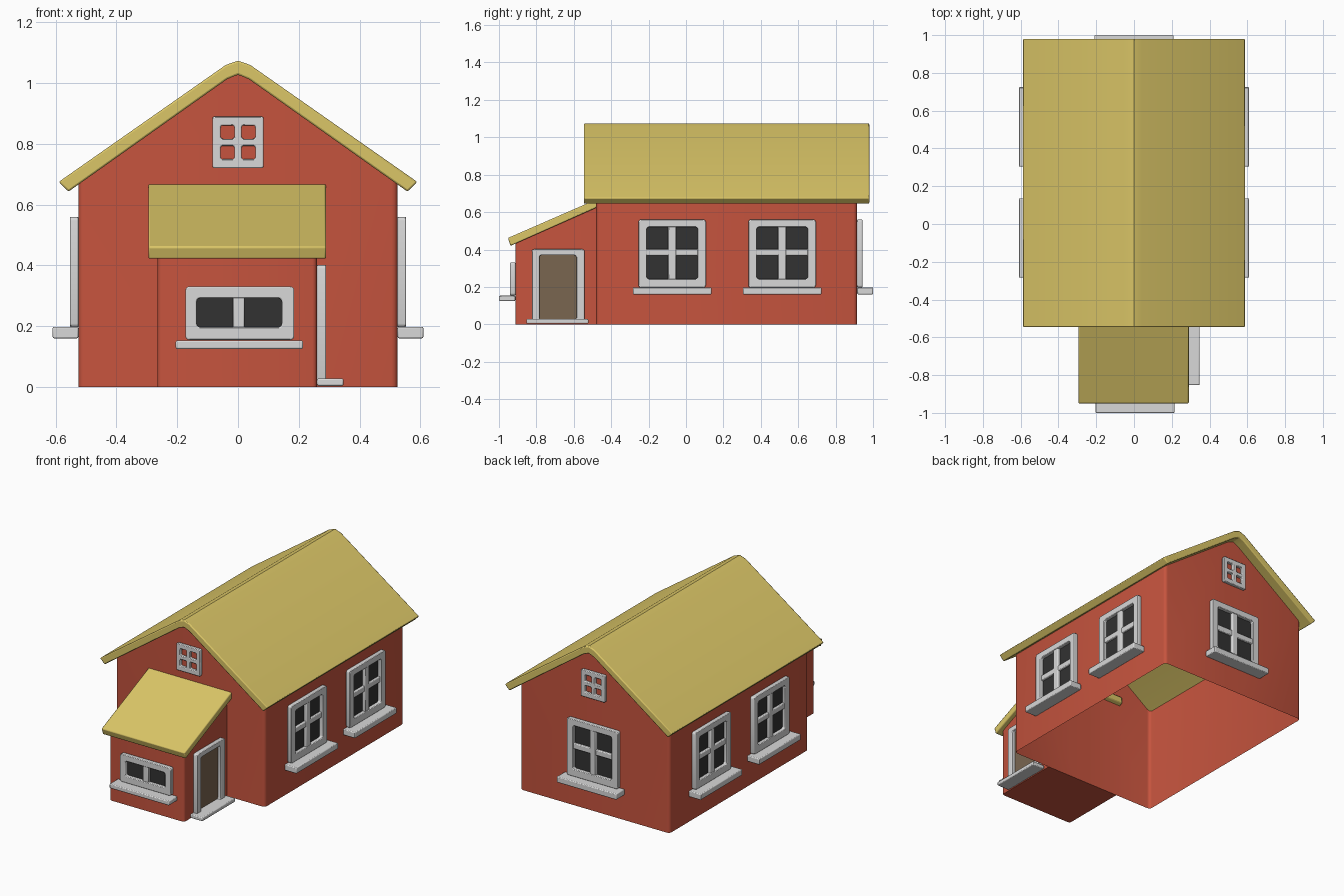
import bpy, bmesh, math
from mathutils import Matrix

if "Cube" in bpy.data.objects:
    bpy.data.objects.remove(bpy.data.objects["Cube"])


def material(name, r, g, b):
    m = bpy.data.materials.new(name)
    lin = [((c / 255 + 0.055) / 1.055) ** 2.4 for c in (r, g, b)]
    m.diffuse_color = (*lin, 1)
    m.use_nodes = True
    m.node_tree.nodes["Principled BSDF"].inputs["Base Color"].default_value = m.diffuse_color
    return m


RED = material("red wall", 198, 84, 62)
YELLOW = material("straw roof", 219, 198, 103)
GREY = material("light grey trim", 216, 216, 216)
DARK = material("dark glass", 50, 50, 50)
BROWN = material("brown door", 122, 102, 80)


def finish(name, bm, mat, matrix=Matrix(), bevel=0.0, recalc=True):
    if recalc:
        bmesh.ops.recalc_face_normals(bm, faces=bm.faces)
    mesh = bpy.data.meshes.new(name)
    bm.to_mesh(mesh)
    bm.free()
    mesh.transform(matrix)
    mesh.materials.append(mat)
    ob = bpy.data.objects.new(name, mesh)
    bpy.context.collection.objects.link(ob)
    if bevel:
        mod = ob.modifiers.new("bevel", "BEVEL")
        mod.width, mod.segments = bevel, 2
        mod.limit_method, mod.angle_limit = "ANGLE", math.radians(40)
    return ob


def corners(x0, x1, y0, y1, r, n=3):
    """Four arcs of a rounded rectangle, counterclockwise from lower left."""
    arcs = []
    for cx, cy, a0 in ((x0 + r, y0 + r, 180), (x1 - r, y0 + r, 270),
                       (x1 - r, y1 - r, 0), (x0 + r, y1 - r, 90)):
        angs = [math.radians(a0 + 90 * i / n) for i in range(n + 1)]
        arcs.append([(cx + r * math.cos(a), cy + r * math.sin(a)) for a in angs])
    return arcs


def walls(name, path, top, closed, floor):
    bm = bmesh.new()
    lo = [bm.verts.new((x, y, 0)) for x, y in path]
    hi = [bm.verts.new((x, y, top(x, y))) for x, y in path]
    for i in range(len(path) if closed else len(path) - 1):
        j = (i + 1) % len(path)
        bm.faces.new((lo[i], lo[j], hi[j], hi[i]))
    if floor:
        bm.faces.new(lo[::-1])
    return finish(name, bm, RED, recalc=False)


def prism(name, pts, vec, mat, bevel):
    bm = bmesh.new()
    f = bm.faces.new([bm.verts.new(p) for p in pts])
    out = bmesh.ops.extrude_face_region(bm, geom=[f])["geom"]
    bmesh.ops.translate(bm, vec=vec, verts=[v for v in out if isinstance(v, bmesh.types.BMVert)])
    return finish(name, bm, mat, bevel=bevel)


# Details use wall coordinates: x along the wall, z up, d outward from the wall
GAP = 0.0005


def box(name, wall, x0, x1, z0, z1, d, mat=GREY, bevel=0.005):
    bm = bmesh.new()
    bmesh.ops.create_cube(bm, size=1)
    m = Matrix.Translation(((x0 + x1) / 2, -(d + GAP) / 2, (z0 + z1) / 2)) @ \
        Matrix.Diagonal((x1 - x0, d - GAP, z1 - z0, 1))
    return finish(name, bm, mat, wall @ m, bevel)


def ring(name, wall, outer, inner, d, r=0.012):
    bm = bmesh.new()
    loops = []
    for rect, y in ((outer, -d), (inner, -d), (inner, -GAP), (outer, -GAP)):
        pts = sum(corners(*rect, r), [])
        loops.append([bm.verts.new((x, y, z)) for x, z in pts])
    n = len(loops[0])
    for k in range(4):
        a, b = loops[k], loops[(k + 1) % 4]
        for i in range(n):
            j = (i + 1) % n
            bm.faces.new((a[i], a[j], b[j], b[i]))
    return finish(name, bm, GREY, wall, 0.004)


def wall_at(x, y, deg):
    return Matrix.Translation((x, y, 0)) @ Matrix.Rotation(math.radians(deg), 4, "Z")


FRONT, BACK = wall_at(0, -0.48, 0), wall_at(0, 0.915, 180)
RIGHT, LEFT = wall_at(0.525, 0, 90), wall_at(-0.525, 0, -90)
PORCH_FRONT, PORCH_RIGHT = wall_at(0, -0.912, 0), wall_at(0.26, 0, 90)


# Main walls: open shell following the underside of the roof
def gable_top(x, y):
    x = abs(x)
    inner = 1.028 - x * 0.417 if x < 0.036 else 1.013 - 0.709 * (x - 0.036)
    return inner + 0.01


a, b, c, d = corners(-0.525, 0.525, -0.48, 0.915, 0.02)
ridge = (-0.036, 0, 0.036)
walls("main_walls", a + [(x, -0.48) for x in ridge] + b + c +
      [(-x, 0.915) for x in ridge] + d, gable_top, True, False)

# Main roof
half = [(0.04, 1.06), (0.59, 0.675), (0.558, 0.643), (0.036, 1.013)]
profile = [(0, 1.074)] + half + [(0, 1.028)] + [(-x, z) for x, z in half[::-1]]
prism("main_roof", [(x, -0.546, z) for x, z in profile], (0, 1.526, 0), YELLOW, 0.006)

# Porch walls and lean-to roof
a, b, c, d = corners(-0.265, 0.26, -0.912, -0.4, 0.015)
walls("porch_walls", [(-0.265, -0.48)] + a + b + [(0.26, -0.48)],
      lambda x, y: 0.43 + 0.4435 * (y + 0.938), False, True)
prism("porch_roof", [(-0.295, y, z) for y, z in
      ((-0.952, 0.462), (-0.46, 0.676), (-0.46, 0.632), (-0.938, 0.42))],
      (0.585, 0, 0), YELLOW, 0.006)


# Large four-pane windows with sills
def big_window(name, wall, cx):
    ring(name + "_frame", wall, (cx - 0.18, cx + 0.18, 0.197, 0.56),
         (cx - 0.136, cx + 0.136, 0.243, 0.52), 0.028)
    box(name + "_upright_bar", wall, cx - 0.021, cx + 0.021, 0.22, 0.54, 0.024)
    box(name + "_cross_bar", wall, cx - 0.15, cx + 0.15, 0.368, 0.404, 0.02)
    box(name + "_glass", wall, cx - 0.15, cx + 0.15, 0.22, 0.54, 0.006, DARK, 0)
    box(name + "_sill", wall, cx - 0.21, cx + 0.21, 0.16, 0.198, 0.085)


for y, place in ((-0.074, "front"), (0.514, "rear")):
    big_window("right_window_" + place, RIGHT, y)
    big_window("left_window_" + place, LEFT, -y)
big_window("back_window", BACK, 0)

# Small gable windows: four overlapping rings, wall visible through the holes
for name, wall in (("front_gable_window", FRONT), ("back_gable_window", BACK)):
    for i, (x0, x1, hx0, hx1) in enumerate(((-0.084, 0.012, -0.057, -0.012),
                                            (-0.012, 0.084, 0.012, 0.057))):
        for j, (z0, z1, hz0, hz1) in enumerate(((0.72, 0.817, 0.75, 0.794),
                                                (0.794, 0.89, 0.817, 0.861))):
            ring(f"{name}_pane_frame_{i}{j}", wall, (x0, x1, z0, z1),
                 (hx0, hx1, hz0, hz1), 0.022, 0.007)

# Porch front window
ring("porch_window_frame", PORCH_FRONT, (-0.173, 0.185, 0.155, 0.331),
     (-0.136, 0.144, 0.197, 0.293), 0.028)
box("porch_window_bar", PORCH_FRONT, -0.016, 0.022, 0.175, 0.31, 0.022)
box("porch_window_glass", PORCH_FRONT, -0.15, 0.16, 0.18, 0.31, 0.006, DARK, 0)
box("porch_window_sill", PORCH_FRONT, -0.205, 0.214, 0.125, 0.153, 0.088)

# Porch side door
ring("door_frame", PORCH_RIGHT, (-0.824, -0.543, 0.005, 0.402),
     (-0.784, -0.586, 0.024, 0.37), 0.03)
box("door_panel", PORCH_RIGHT, -0.8, -0.57, 0.01, 0.385, 0.008, BROWN, 0)
box("door_step", PORCH_RIGHT, -0.853, -0.522, 0.004, 0.028, 0.087)

# Smooth the rounded corners only
for ob in bpy.context.scene.objects:
    ob.select_set(True)
    bpy.context.view_layer.objects.active = ob
bpy.ops.object.shade_smooth_by_angle(angle=math.radians(35))
